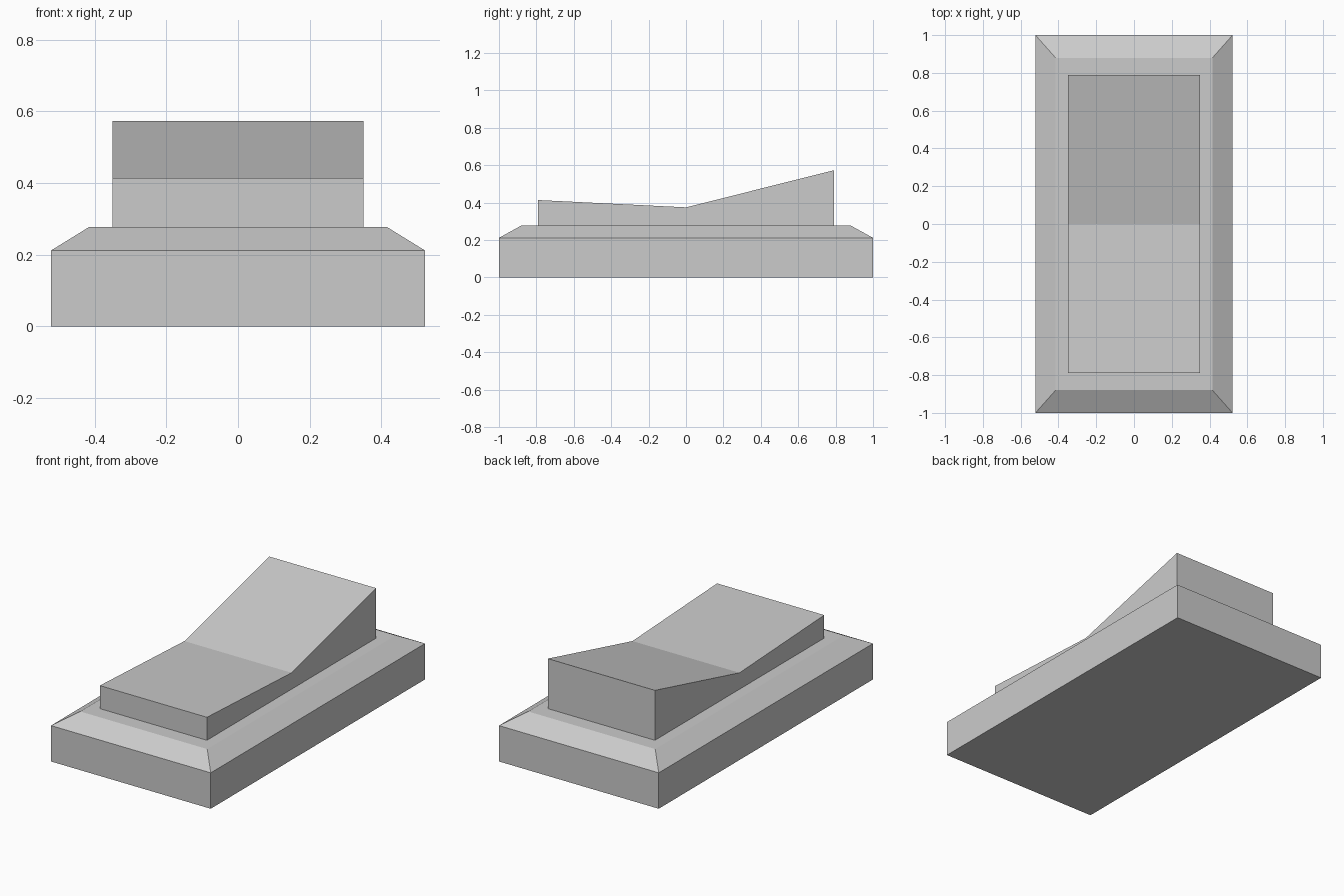
import bpy, bmesh

if "Cube" in bpy.data.objects:
    bpy.data.objects.remove(bpy.data.objects["Cube"])


def make_object(name, bm):
    bmesh.ops.recalc_face_normals(bm, faces=bm.faces)
    mesh = bpy.data.meshes.new(name)
    bm.to_mesh(mesh)
    bm.free()
    obj = bpy.data.objects.new(name, mesh)
    bpy.context.collection.objects.link(obj)
    return obj


def stacked_rectangles(name, levels):
    """Join rectangles given as (half_x, half_y, z) into a closed solid."""
    bm = bmesh.new()
    rings = [[bm.verts.new((sx * hx, sy * hy, z))
              for sx, sy in ((-1, -1), (1, -1), (1, 1), (-1, 1))]
             for hx, hy, z in levels]
    for low, high in zip(rings, rings[1:]):
        for i in range(4):
            j = (i + 1) % 4
            bm.faces.new((low[i], low[j], high[j], high[i]))
    bm.faces.new(rings[0])
    bm.faces.new(rings[-1])
    return make_object(name, bm)


def extruded_profile(name, profile, half_width):
    """Extrude a (y, z) side profile across x."""
    bm = bmesh.new()
    face = bm.faces.new([bm.verts.new((-half_width, y, z)) for y, z in profile])
    result = bmesh.ops.extrude_face_region(bm, geom=[face], use_keep_orig=True)
    moved = [v for v in result["geom"] if isinstance(v, bmesh.types.BMVert)]
    bmesh.ops.translate(bm, verts=moved, vec=(2 * half_width, 0, 0))
    return make_object(name, bm)


# Wall plate with sloped rim
stacked_rectangles("switch_plate", [(0.522, 1.0, 0.0),
                                    (0.522, 1.0, 0.212),
                                    (0.415, 0.88, 0.278)])

# Rocker with a bent top, raised at the back
extruded_profile("rocker", [(-0.79, 0.27), (0.79, 0.27), (0.79, 0.573),
                            (0.0, 0.375), (-0.79, 0.414)], 0.35)
